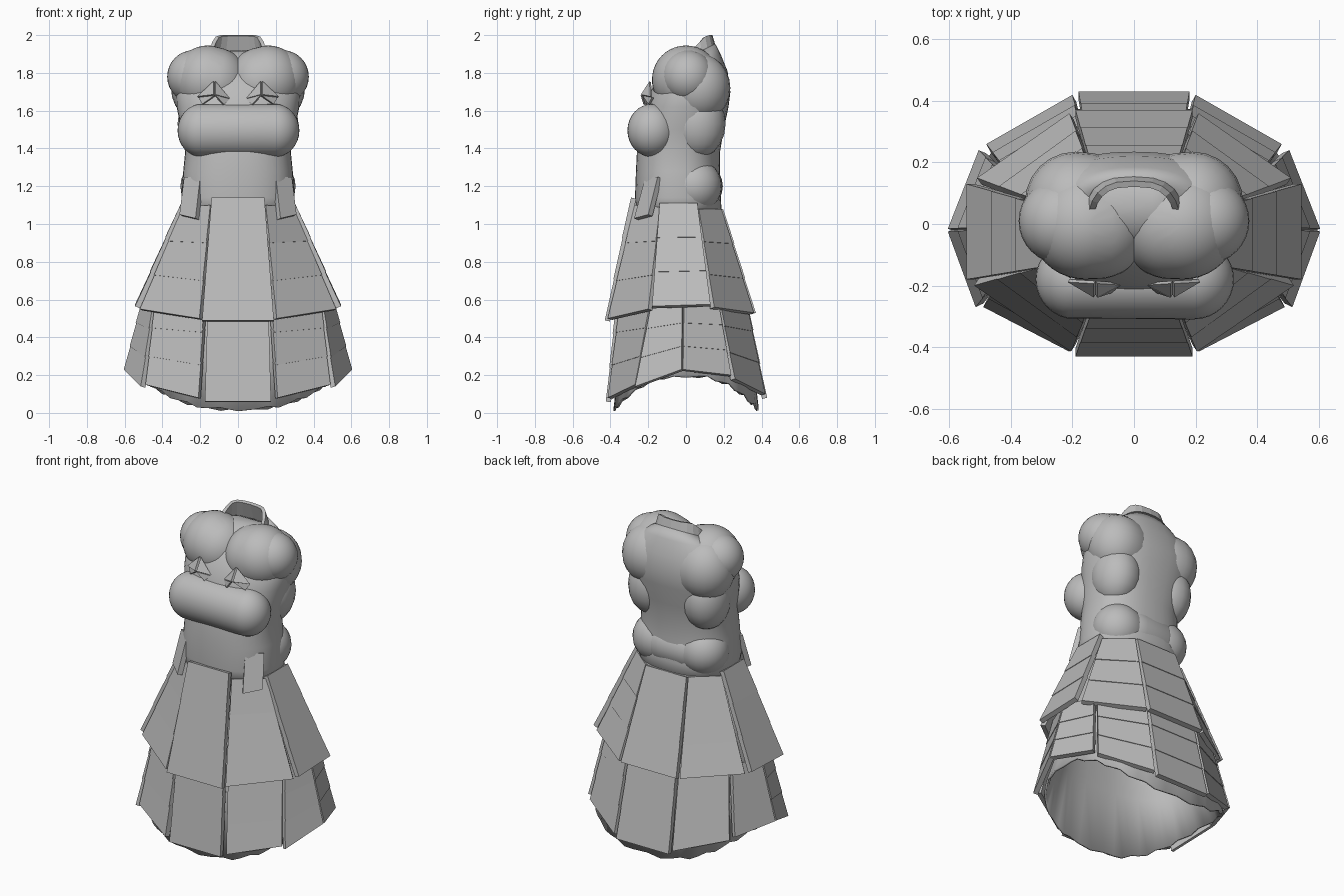
import bpy, bmesh, math
from mathutils import Vector

cube = bpy.data.objects.get("Cube")
if cube:
    bpy.data.objects.remove(cube)

grey = bpy.data.materials.new("plain grey")
grey.use_nodes = True
grey.diffuse_color = (0.5, 0.5, 0.5, 1)
grey.node_tree.nodes["Principled BSDF"].inputs["Base Color"].default_value = (0.5, 0.5, 0.5, 1)


def finish(name, bm, smooth=None):
    bmesh.ops.recalc_face_normals(bm, faces=bm.faces)
    mesh = bpy.data.meshes.new(name)
    bm.to_mesh(mesh)
    bm.free()
    mesh.materials.append(grey)
    obj = bpy.data.objects.new(name, mesh)
    bpy.context.collection.objects.link(obj)
    if smooth:
        bpy.ops.object.select_all(action='DESELECT')
        obj.select_set(True)
        bpy.context.view_layer.objects.active = obj
        bpy.ops.object.shade_smooth_by_angle(angle=math.radians(smooth))
    return obj


def thicken(obj, amount):
    mod = obj.modifiers.new("thickness", 'SOLIDIFY')
    mod.thickness = amount
    mod.offset = -1


def loft(name, rings, seg=40, power=0.85, wave=None):
    """Open tube through rings of (height, half width, front y, back y, tilt)."""
    bm = bmesh.new()
    loops = []
    for k, (z, hx, y0, y1, tilt) in enumerate(rings):
        loop = []
        for i in range(seg):
            a = math.tau * i / seg
            c, s = math.cos(a), math.sin(a)
            x = hx * math.copysign(abs(c) ** power, c)
            dy = (y1 - y0) / 2 * math.copysign(abs(s) ** power, s)
            dz = wave(a, i) if wave and k == 0 else 0
            loop.append(bm.verts.new((x, (y0 + y1) / 2 + dy, z + tilt * dy + dz)))
        loops.append(loop)
    for lo, hi in zip(loops, loops[1:]):
        for i in range(seg):
            j = (i + 1) % seg
            bm.faces.new((lo[i], lo[j], hi[j], hi[i]))
    return finish(name, bm, 40)


def capsule(name, a, b, r, squash=(1, 1, 1), seg=32):
    """Rounded bar from a to b made by pulling the halves of a ball apart."""
    bm = bmesh.new()
    bmesh.ops.create_uvsphere(bm, u_segments=seg, v_segments=seg // 2, radius=r)
    a, b = Vector(a), Vector(b)
    axis = b - a
    for v in bm.verts:
        v.co = Vector(v.co[i] * squash[i] for i in range(3))
        v.co += b if v.co.dot(axis) > -1e-5 else a
    return finish(name, bm, 60)


def slab(bm, tl, tr, bl, br, depth):
    """Flat plate with its outer face on the four corners."""
    n = (br - tl).cross(tr - bl).normalized()
    if n.x * tl.x + n.y * tl.y < 0:
        n = -n
    outer = [bm.verts.new(p) for p in (tl, tr, br, bl)]
    inner = [bm.verts.new(p - n * depth) for p in (tl, tr, br, bl)]
    bm.faces.new(outer)
    bm.faces.new(inner[::-1])
    for i in range(4):
        j = (i + 1) % 4
        bm.faces.new((outer[i], inner[i], inner[j], outer[j]))


def panel(name, tl, tr, bl, br, rows=3):
    """Skirt panel of overlapping slats, each one standing a little proud."""
    tl, tr, bl, br = map(Vector, (tl, tr, bl, br))
    mid = (bl + br) / 2
    out = Vector((mid.x, mid.y, 0)).normalized() * 0.004
    bm = bmesh.new()
    for k in range(rows):
        t0, t1 = max(0, k / rows - 0.04), (k + 1) / rows
        slab(bm, tl.lerp(bl, t0) - out, tr.lerp(br, t0) - out,
             tl.lerp(bl, t1), tr.lerp(br, t1), 0.028)
    return finish(name, bm)


def both(p, s):
    return (p[0] * s, p[1], p[2])


# Bodice, collar and skirt lining
body = loft("bodice", [
    (1.03, .285, -.26, .19, 0), (1.14, .3, -.27, .185, 0), (1.28, .29, -.265, .18, 0),
    (1.38, .28, -.26, .18, 0), (1.5, .3, -.24, .20, 0), (1.62, .325, -.215, .225, 0),
    (1.7, .33, -.19, .235, 0), (1.8, .3, -.13, .22, .05), (1.87, .22, -.07, .185, .2),
    (1.91, .15, -.02, .155, .5)])
thicken(body, 0.015)

bm = bmesh.new()
low, high = [], []
for i in range(13):
    a = math.pi * i / 12
    c, s = math.cos(a), math.sin(a)
    wide = math.copysign(abs(c) ** .7, c)
    low.append(bm.verts.new((.18 * wide, .01 + .16 * s, 1.83 + .07 * s)))
    high.append(bm.verts.new((.15 * wide, .01 + .13 * s, 1.9 + .1 * min(1, 1.3 * s))))
for i in range(12):
    bm.faces.new((low[i], low[i + 1], high[i + 1], high[i]))
thicken(finish("collar", bm), 0.02)

hem = lambda a, i: .18 * math.cos(a) ** 2 + .008 * (i % 3 - 1)
lining = loft("skirt_lining", [
    (.018, .53, -.385, .385, 0), (.4, .46, -.34, .34, 0), (.75, .385, -.31, .28, 0),
    (1.08, .27, -.25, .19, 0)], seg=56, power=.8, wave=hem)
thicken(lining, 0.012)

# Padded chest, waist roll and back
capsule("waist_roll", (-.19, -.18, 1.495), (.195, -.18, 1.495), .13, (1, 1, 1.08))
capsule("lower_back_pad", (-.06, .06, 1.2), (.06, .06, 1.2), .135, (1.1, 1, 1), 24)
capsule("upper_back_pad", (-.06, .06, 1.74), (.06, .06, 1.74), .165, (1, 1, 1.1), 24)
for side, s in (("left", 1), ("right", -1)):
    capsule(side + "_chest_pad", both((.125, 0, 1.755), s), both((.16, 0, 1.765), s),
            .18, (1, 1, 1), 40)
    capsule(side + "_shoulder_pad", both((.21, 0, 1.78), s), both((.235, .01, 1.78), s), .14)
    capsule(side + "_shoulder_blade", both((.17, .07, 1.72), s), both((.19, .07, 1.72), s),
            .165, (1, 1, 1.1), 24)
    capsule(side + "_flank_pad", both((.18, .06, 1.53), s), both((.19, .06, 1.53), s),
            .13, (1, 1.15, 1.4), 20)
    capsule(side + "_hip_pad", both((.15, .045, 1.2), s), both((.16, .045, 1.2), s),
            .145, (1, 1, 1), 24)
    # Hanging tab at the waist
    bm = bmesh.new()
    slab(bm, *(Vector(both(p, s)) for p in (
        (.2, -.215, 1.25), (.285, -.15, 1.25), (.225, -.275, 1.03), (.31, -.2, 1.05))), .03)
    finish(side + "_waist_tab", bm)
    # Folded ornament below the chest
    bm = bmesh.new()
    top = (.125, -.185, 1.75)
    for end, toe in (((.21, -.18, 1.67), (.19, -.2, 1.635)), ((.05, -.19, 1.66), (.08, -.215, 1.63))):
        pts = [Vector(both(p, s)) for p in (top, end, toe, (.125, -.23, 1.68))]
        for tri in ((0, 1, 3), (1, 2, 3)):
            bm.faces.new([bm.verts.new(pts[k]) for k in tri])
    thicken(finish(side + "_chest_fold", bm), 0.012)

# Upper skirt tier
panel("upper_front_panel", (-.14, -.295, 1.14), (.14, -.295, 1.14), (-.19, -.43, .49), (.19, -.43, .49))
panel("upper_back_panel", (-.14, .2, 1.08), (.14, .2, 1.08), (-.19, .37, .53), (.19, .37, .53))
# Lower skirt tier
panel("lower_front_panel", (-.16, -.37, .6), (.16, -.37, .6), (-.175, -.425, .06), (.175, -.425, .06))
panel("lower_back_panel", (-.16, .32, .62), (.16, .32, .62), (-.18, .43, .08), (.18, .43, .08))
for side, s in (("left", 1), ("right", -1)):
    for name, corners in (
        ("upper_front_corner", ((.15, -.275, 1.1), (.295, -.14, 1.09), (.205, -.415, .5), (.52, -.2, .55))),
        ("upper_side", ((.305, -.14, 1.11), (.305, .06, 1.11), (.545, -.18, .565), (.545, .13, .575))),
        ("upper_back_corner", ((.295, .07, 1.08), (.15, .19, 1.08), (.51, .15, .56), (.21, .36, .53))),
        ("lower_front_corner", ((.18, -.35, .6), (.44, -.19, .6), (.21, -.415, .08), (.49, -.27, .15))),
        ("lower_front_side", ((.45, -.18, .6), (.51, -.02, .6), (.515, -.27, .14), (.605, -.025, .23))),
        ("lower_back_side", ((.51, -.01, .6), (.44, .17, .6), (.605, -.015, .23), (.505, .24, .2))),
        ("lower_back_corner", ((.42, .18, .6), (.18, .32, .6), (.48, .26, .18), (.2, .42, .1))),
    ):
        panel(f"{side}_{name}_panel", *(both(p, s) for p in corners))
